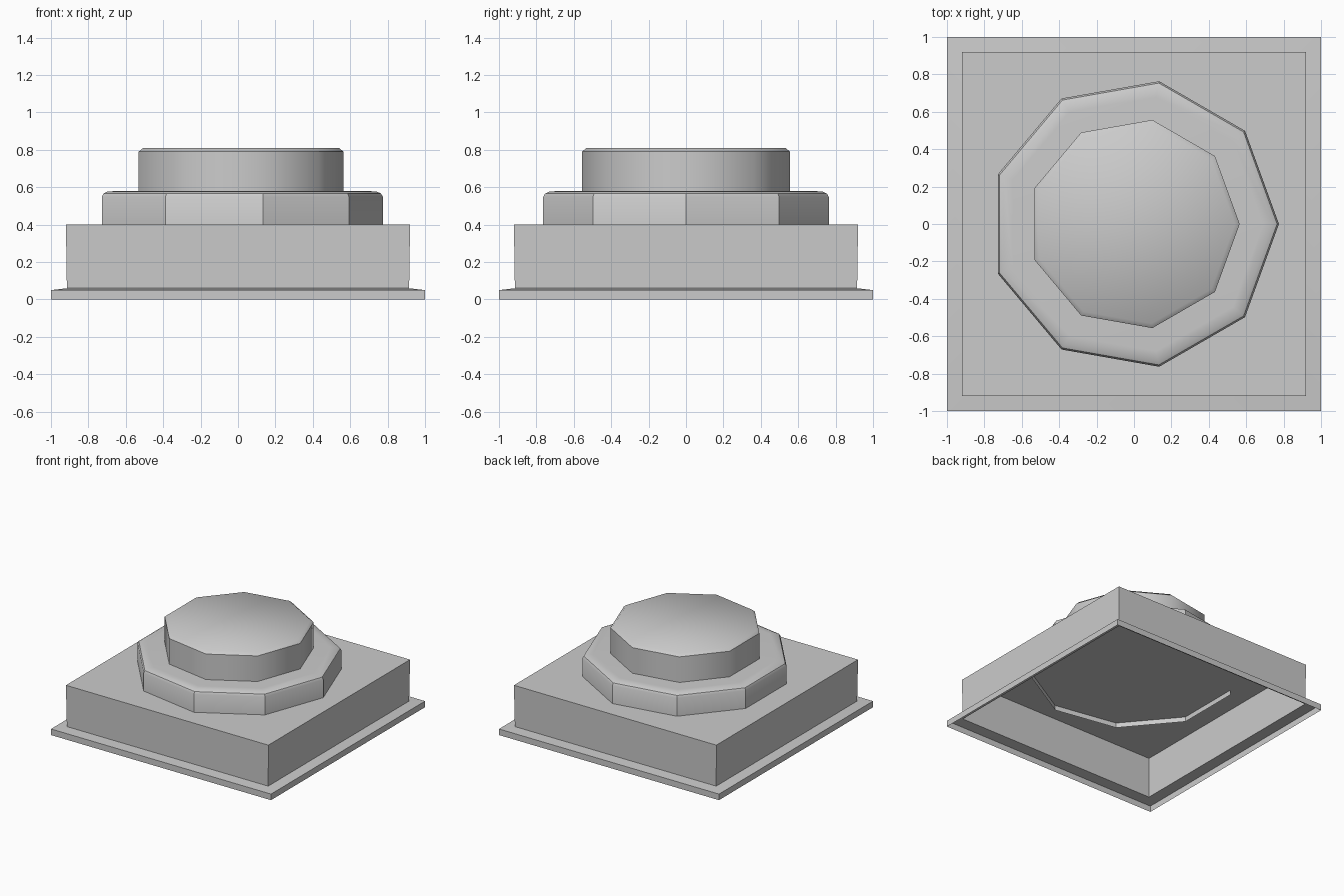
import bpy, bmesh
from math import cos, sin, pi, radians, sqrt

if "Cube" in bpy.data.objects:
    bpy.data.objects.remove(bpy.data.objects["Cube"])


def stepped_shell(name, sides, profile, start=0.0, smooth_angle=30):
    """Stack polygon rings (radius, z), open below and capped on top."""
    bm = bmesh.new()
    rings = []
    for r, z in profile:
        rings.append([bm.verts.new((r * cos(start + 2 * pi * i / sides),
                                    r * sin(start + 2 * pi * i / sides), z))
                      for i in range(sides)])
    for low, high in zip(rings, rings[1:]):
        for i in range(sides):
            j = (i + 1) % sides
            bm.faces.new((low[i], low[j], high[j], high[i]))
    bm.faces.new(rings[-1])
    mesh = bpy.data.meshes.new(name)
    bm.to_mesh(mesh)
    bm.free()
    ob = bpy.data.objects.new(name, mesh)
    bpy.context.collection.objects.link(ob)
    bpy.ops.object.select_all(action='DESELECT')
    ob.select_set(True)
    bpy.context.view_layer.objects.active = ob
    bpy.ops.object.shade_smooth_by_angle(angle=radians(smooth_angle))
    return ob


# Square housing with a thin flange, hollow underneath
housing = [(1, 0), (1, 0.05), (0.915, 0.06), (0.92, 0.4)]
stepped_shell("housing", 4, [(h * sqrt(2), z) for h, z in housing], pi / 4)

# Nine-sided collar with a rounded shoulder, poking slightly through the housing
stepped_shell("collar", 9, [(0.775, 0.36), (0.775, 0.548), (0.765, 0.566),
                            (0.742, 0.577), (0.69, 0.58)])

# Nine-sided push button with a chamfered top
stepped_shell("button", 9, [(0.565, 0.54), (0.565, 0.79), (0.54, 0.81)],
              smooth_angle=45)
